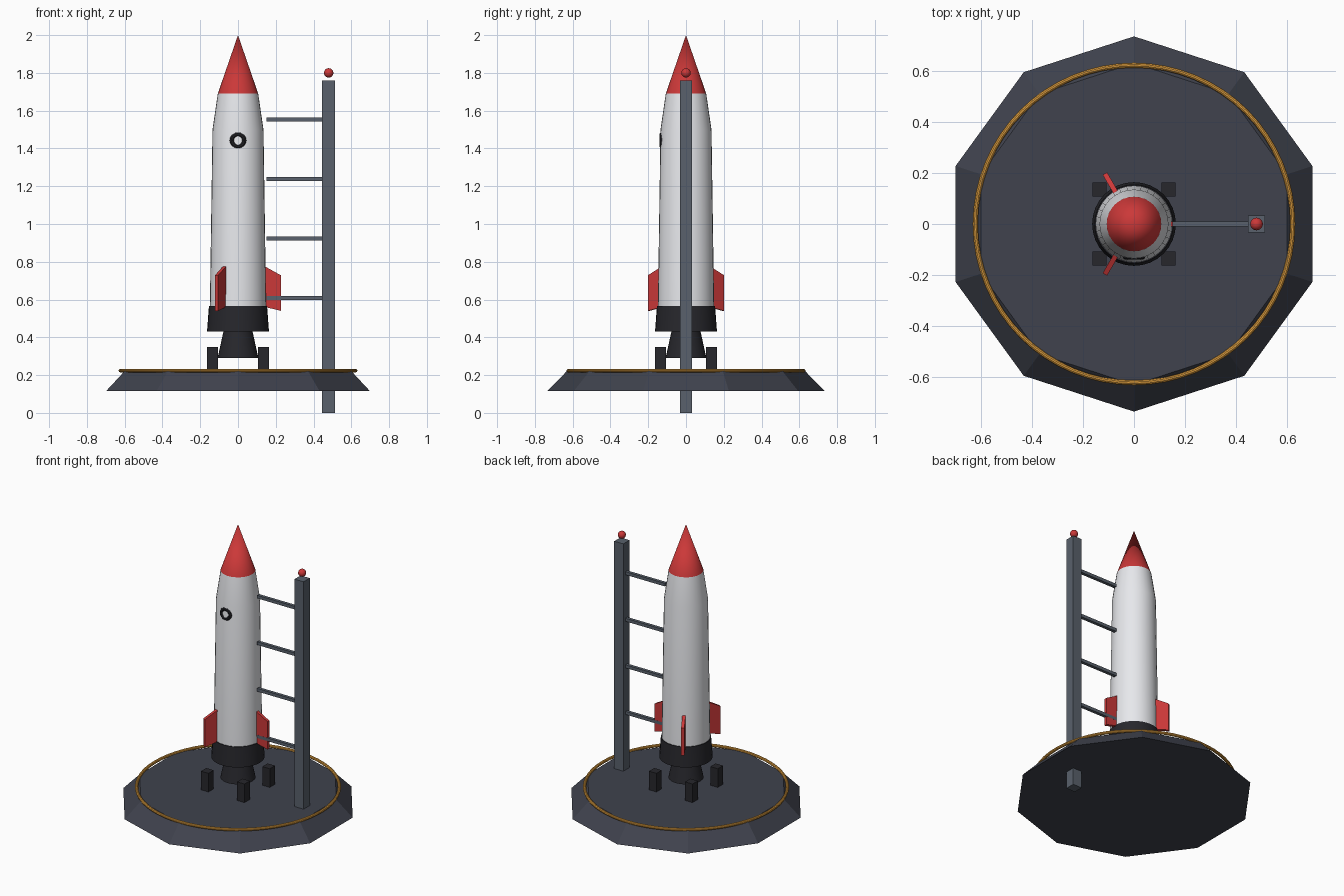
import bpy, bmesh
from math import radians, cos, sin, pi

if "Cube" in bpy.data.objects:
    bpy.data.objects.remove(bpy.data.objects["Cube"])


def material(name, rgb):
    m = bpy.data.materials.new(name)
    m.diffuse_color = (*rgb, 1)
    m.use_nodes = True
    m.node_tree.nodes["Principled BSDF"].inputs["Base Color"].default_value = m.diffuse_color
    return m


WHITE = material("white_paint", (0.80, 0.81, 0.84))
RED = material("red_paint", (0.60, 0.04, 0.04))
BLACK = material("black_metal", (0.02, 0.02, 0.025))
SLATE = material("slate_metal", (0.05, 0.055, 0.075))
STEEL = material("steel", (0.10, 0.12, 0.15))
ORANGE = material("orange_trim", (0.75, 0.35, 0.05))


def finish(obj, name, mat, smooth=False):
    obj.name = name
    obj.data.materials.append(mat)
    if smooth:
        bpy.ops.object.shade_smooth_by_angle(angle=radians(30))
    return obj


def box(name, center, size, mat):
    bpy.ops.mesh.primitive_cube_add(size=1, location=center)
    obj = bpy.context.object
    obj.scale = size
    return finish(obj, name, mat)


def cone(name, r1, r2, z1, z2, mat, sides=32, smooth=True):
    bpy.ops.mesh.primitive_cone_add(vertices=sides, radius1=r1, radius2=r2,
                                    depth=z2 - z1, location=(0, 0, (z1 + z2) / 2))
    return finish(bpy.context.object, name, mat, smooth)


def torus(name, center, major, minor, mat, rot=(0, 0, 0), segs=48):
    bpy.ops.mesh.primitive_torus_add(major_radius=major, minor_radius=minor,
                                     major_segments=segs, minor_segments=10,
                                     location=center, rotation=rot)
    return finish(bpy.context.object, name, mat, True)


def mesh_object(name, bm, mat, smooth=False):
    bmesh.ops.recalc_face_normals(bm, faces=bm.faces)
    me = bpy.data.meshes.new(name)
    bm.to_mesh(me)
    bm.free()
    obj = bpy.data.objects.new(name, me)
    bpy.context.collection.objects.link(obj)
    bpy.ops.object.select_all(action='DESELECT')
    obj.select_set(True)
    bpy.context.view_layer.objects.active = obj
    return finish(obj, name, mat, smooth)


# Launch pad and its rim
cone("launch_pad", 0.735, 0.63, 0.115, 0.222, SLATE, sides=10, smooth=False)
torus("pad_rim", (0, 0, 0.224), 0.622, 0.01, ORANGE, segs=64)

# Hold-down blocks
for sx in (-1, 1):
    for sy in (-1, 1):
        box("support_block", (sx * 0.135, sy * 0.135, 0.283), (0.056, 0.056, 0.13), BLACK)

# Engine nozzle and skirt
cone("nozzle", 0.108, 0.075, 0.29, 0.44, BLACK)
cone("engine_skirt", 0.164, 0.154, 0.43, 0.565, BLACK)

# Hull: revolved profile
bm = bmesh.new()
sides, rings = 32, []
for r, z in [(0.149, 0.56), (0.135, 1.50), (0.107, 1.69)]:
    rings.append([bm.verts.new((r * cos(2 * pi * i / sides), r * sin(2 * pi * i / sides), z))
                  for i in range(sides)])
for a, b in zip(rings, rings[1:]):
    for i in range(sides):
        j = (i + 1) % sides
        bm.faces.new((a[i], a[j], b[j], b[i]))
bm.faces.new(rings[0])
bm.faces.new(rings[-1])
mesh_object("hull", bm, WHITE, True)

cone("nose_cone", 0.107, 0, 1.69, 2.0, RED)

# Porthole frame, partly sunk in the hull
torus("porthole_frame", (0, -0.128, 1.443), 0.032, 0.012, BLACK, (radians(90), 0, 0), 24)

# Three fins around the hull
for k in range(3):
    bm = bmesh.new()
    outline = [(0.125, 0.565), (0.228, 0.54), (0.228, 0.728), (0.125, 0.785)]
    face = bm.faces.new([bm.verts.new((x, -0.01, z)) for x, z in outline])
    ext = bmesh.ops.extrude_face_region(bm, geom=[face])
    bmesh.ops.translate(bm, vec=(0, 0.02, 0),
                        verts=[v for v in ext["geom"] if isinstance(v, bmesh.types.BMVert)])
    mesh_object("fin", bm, RED).rotation_euler.z = radians(120 * k)

# Service tower with arms and beacon
box("service_tower", (0.48, 0, 0.88), (0.068, 0.066, 1.76), STEEL)
for z in (0.608, 0.923, 1.238, 1.553):
    box("service_arm", (0.305, 0, z), (0.31, 0.021, 0.021), STEEL)
bpy.ops.mesh.primitive_uv_sphere_add(segments=16, ring_count=10, radius=0.025,
                                     location=(0.48, 0, 1.80))
finish(bpy.context.object, "beacon", RED, True)
